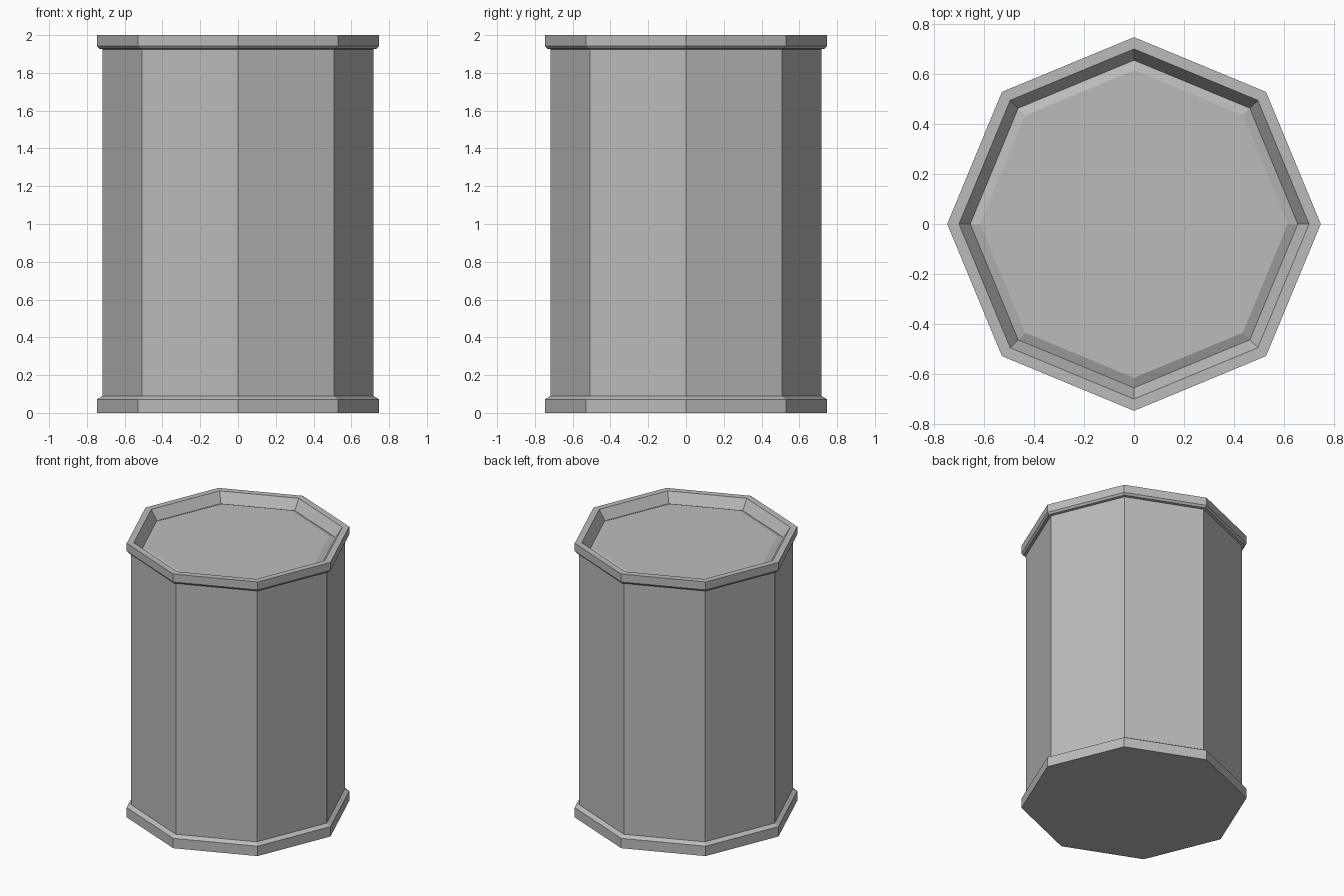
import bpy
import bmesh
from math import cos, sin, tau

SIDES = 8

if "Cube" in bpy.data.objects:
    bpy.data.objects.remove(bpy.data.objects["Cube"], do_unlink=True)

# One plain grey for the whole barrel
grey = bpy.data.materials.new("plain_grey")
grey.use_nodes = True
colour = (0.5, 0.5, 0.5, 1)
grey.diffuse_color = colour
grey.node_tree.nodes["Principled BSDF"].inputs["Base Color"].default_value = colour

# Radius and height, from the base edge up the outside, over the rim to the lid
profile = [
    (0.747, 0.0), (0.747, 0.072),        # base band
    (0.717, 0.09), (0.717, 1.925),       # body
    (0.735, 1.928), (0.747, 1.942),      # underside of rim
    (0.747, 2.0), (0.70, 2.0),           # rim
    (0.655, 1.928), (0.615, 1.945),      # recess and raised lid
]

bm = bmesh.new()
rings = [[bm.verts.new((r * cos(tau * i / SIDES), r * sin(tau * i / SIDES), z))
          for i in range(SIDES)] for r, z in profile]
for low, high in zip(rings, rings[1:]):
    for i in range(SIDES):
        j = (i + 1) % SIDES
        bm.faces.new((low[i], low[j], high[j], high[i]))
bm.faces.new(rings[0][::-1])   # bottom
bm.faces.new(rings[-1])        # lid

mesh = bpy.data.meshes.new("barrel")
bm.to_mesh(mesh)
bm.free()
mesh.materials.append(grey)
barrel = bpy.data.objects.new("barrel", mesh)
bpy.context.collection.objects.link(barrel)
